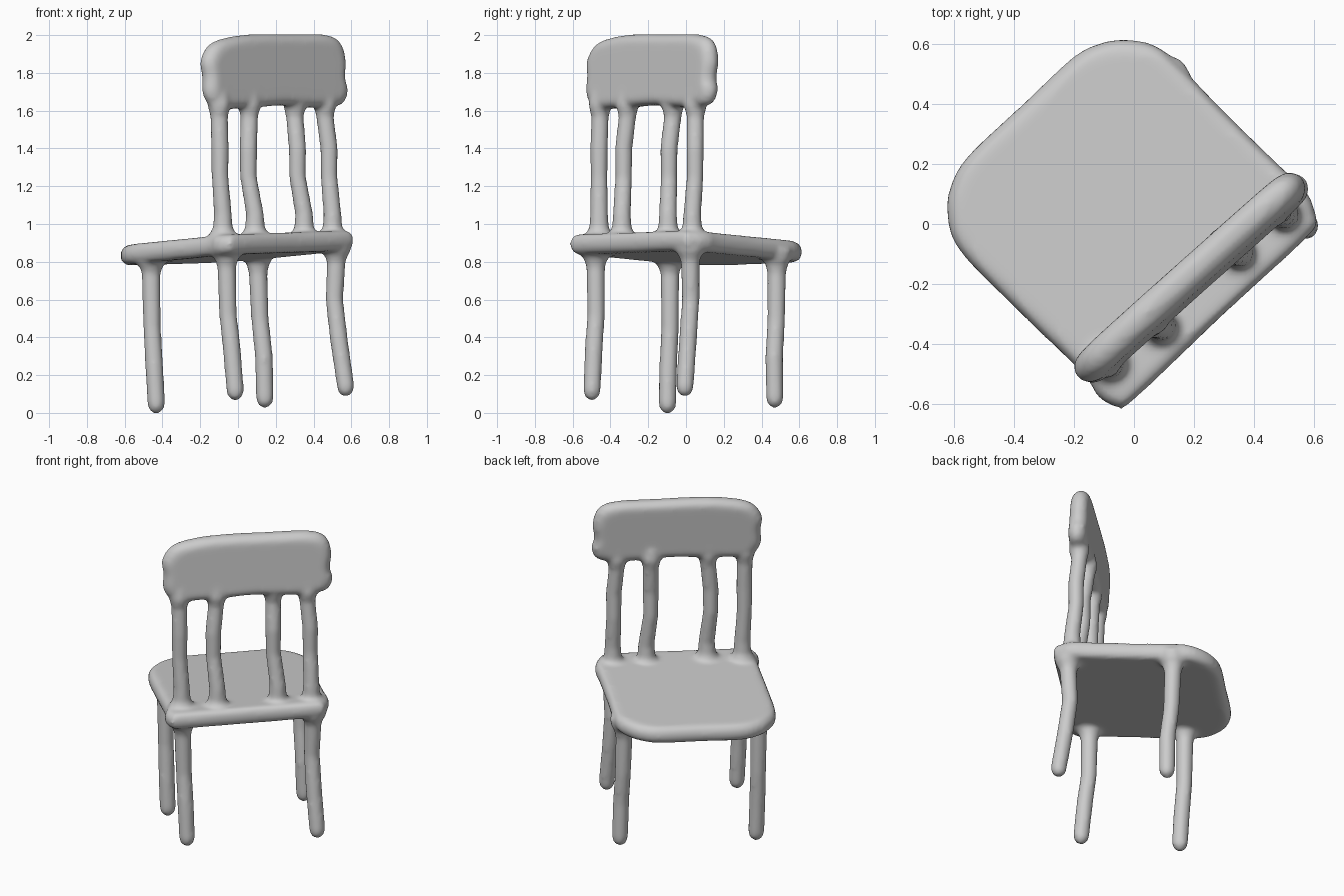
import bpy, bmesh, math
from mathutils import Vector

if "Cube" in bpy.data.objects:
    bpy.data.objects.remove(bpy.data.objects["Cube"])

SIDES = 20
parts = []


def add_object(name, rings):
    """Skin a stack of closed rings and cap both ends."""
    bm = bmesh.new()
    loops = [[bm.verts.new(p) for p in ring] for ring in rings]
    n = len(rings[0])
    for a, b in zip(loops, loops[1:]):
        for i in range(n):
            j = (i + 1) % n
            bm.faces.new((a[i], a[j], b[j], b[i]))
    bm.faces.new(loops[0][::-1])
    bm.faces.new(loops[-1])
    bmesh.ops.recalc_face_normals(bm, faces=bm.faces)
    mesh = bpy.data.meshes.new(name)
    bm.to_mesh(mesh)
    bm.free()
    obj = bpy.data.objects.new(name, mesh)
    bpy.context.collection.objects.link(obj)
    parts.append(obj)


def rounded(points, steps=5):
    """Closed Catmull-Rom curve through 2D points."""
    pts = [Vector(p) for p in points]
    n = len(pts)
    out = []
    for i in range(n):
        a, b, c, d = (pts[(i + k) % n] for k in (-1, 0, 1, 2))
        for s in range(steps):
            t = s / steps
            out.append(0.5 * (2 * b + (c - a) * t + (2 * a - 5 * b + 4 * c - d) * t * t
                              + (3 * b - a - 3 * c + d) * t ** 3))
    return out


def slab(name, outline, centre, half, thick, place):
    """Plate with a rounded rim; place(u, v, w) puts it in space."""
    cu, cv = centre
    rings = []
    for k in range(9):
        a = math.pi * (k / 8 - 0.5)
        inset = 0.045 * (1 - math.cos(a))
        su, sv = 1 - inset / half[0], 1 - inset / half[1]
        rings.append([place(cu + (u - cu) * su, cv + (v - cv) * sv, thick * math.sin(a))
                      for u, v in outline])
    add_object(name, rings)


def rod(name, stations, dome=False):
    """Upright wobbly stick from (x, y, z, radius) stations, optional round foot."""
    st = list(stations)
    if dome:
        x, y, z, r = st[-1]
        st[-1] = (x, y, z + r * 1.2, r)
        for a in (25, 45, 65, 82):
            a = math.radians(a)
            st.append((x, y, z + 1.2 * r * (1 - math.sin(a)), r * math.cos(a)))
    add_object(name, [[(x + r * math.cos(2 * math.pi * i / SIDES),
                        y + r * math.sin(2 * math.pi * i / SIDES), z)
                       for i in range(SIDES)] for x, y, z, r in st])


# Seat: slightly tilted rounded diamond
def seat_height(x, y):
    return 0.875 + 0.065 * x - 0.035 * y


seat_outline = rounded([
    (-0.03, 0.615), (-0.12, 0.60), (-0.21, 0.55), (-0.38, 0.39), (-0.55, 0.23),
    (-0.61, 0.13), (-0.622, 0.03), (-0.58, -0.09), (-0.38, -0.295), (-0.17, -0.50),
    (-0.12, -0.575), (-0.055, -0.61), (0.0, -0.585), (0.30, -0.30), (0.585, -0.035),
    (0.605, 0.03), (0.57, 0.115), (0.49, 0.19), (0.30, 0.375), (0.15, 0.53), (0.07, 0.595)])
slab("seat", seat_outline, (0, 0), (0.6, 0.6), 0.053,
     lambda x, y, w: (x, y, seat_height(x, y) + w))


# Back panel: upright plate running diagonally, leaning slightly forward
def place_panel(x, z, w):
    w += (z - 1.83) * 0.06
    return (x - 0.665 * w, -0.345 + 0.89 * x + 0.747 * w, z)


panel_outline = rounded([
    (-0.185, 1.87), (-0.135, 1.955), (-0.03, 1.992), (0.1, 2.005), (0.28, 2.005),
    (0.46, 2.003), (0.535, 1.965), (0.56, 1.87), (0.553, 1.77), (0.565, 1.70),
    (0.53, 1.63), (0.40, 1.615), (0.28, 1.625), (0.18, 1.625), (0.08, 1.615),
    (-0.02, 1.61), (-0.13, 1.61), (-0.18, 1.68), (-0.18, 1.78)])
slab("back_panel", panel_outline, (0.19, 1.81), (0.37, 0.195), 0.055, place_panel)

# Spindles: (x, y) at heights 1.6, 1.3 and 1.0, flared into seat and panel
spindles = {
    "left_post": ((-0.10, -0.455), (-0.095, -0.46), (-0.08, -0.46)),
    "left_spindle": ((0.06, -0.31), (0.055, -0.33), (0.09, -0.34)),
    "right_spindle": ((0.30, -0.07), (0.315, -0.09), (0.35, -0.095)),
    "right_post": ((0.46, 0.05), (0.482, 0.048), (0.50, 0.033)),
}
for name, (top, mid, low) in spindles.items():
    rod(name, [(*top, 1.70, 0.05), (*top, 1.63, 0.062), (*top, 1.57, 0.047),
               (*mid, 1.40, 0.047), (*mid, 1.25, 0.045), (*low, 1.05, 0.048),
               (*low, 0.98, 0.053), (*low, 0.94, 0.075), (*low, 0.90, 0.08)])

# Legs: (x, y, z) down from the seat, flared at the top and domed at the foot
legs = {
    "front_left_leg": ((-0.46, -0.085, 0.74), (-0.455, -0.085, 0.45),
                       (-0.442, -0.095, 0.22), (-0.433, -0.098, -0.005)),
    "back_left_leg": ((-0.06, -0.478, 0.77), (-0.053, -0.476, 0.52),
                      (-0.035, -0.487, 0.36), (-0.015, -0.498, 0.065)),
    "front_right_leg": ((0.106, 0.48, 0.74), (0.116, 0.478, 0.50),
                        (0.137, 0.467, 0.30), (0.142, 0.47, 0.025)),
    "back_right_leg": ((0.52, 0.022, 0.80), (0.51, 0.025, 0.60),
                       (0.535, 0.01, 0.38), (0.57, -0.006, 0.085)),
}
for name, path in legs.items():
    x, y, _ = path[0]
    z = seat_height(x, y)
    rod(name, [(x, y, z, 0.085), (x, y, z - 0.055, 0.075), (x, y, z - 0.08, 0.06),
               *[(*p, r) for p, r in zip(path, (0.05, 0.047, 0.048, 0.047))]], dome=True)

# Fuse everything into one soft clay-like body
bpy.ops.object.select_all(action='DESELECT')
for obj in parts:
    obj.select_set(True)
chair = parts[0]
bpy.context.view_layer.objects.active = chair
bpy.ops.object.join()
chair.name = "chair"
remesh = chair.modifiers.new("fuse", 'REMESH')
remesh.mode = 'VOXEL'
remesh.voxel_size = 0.014
remesh.use_smooth_shade = True
soften = chair.modifiers.new("soften", 'SMOOTH')
soften.factor = 0.5
soften.iterations = 7
